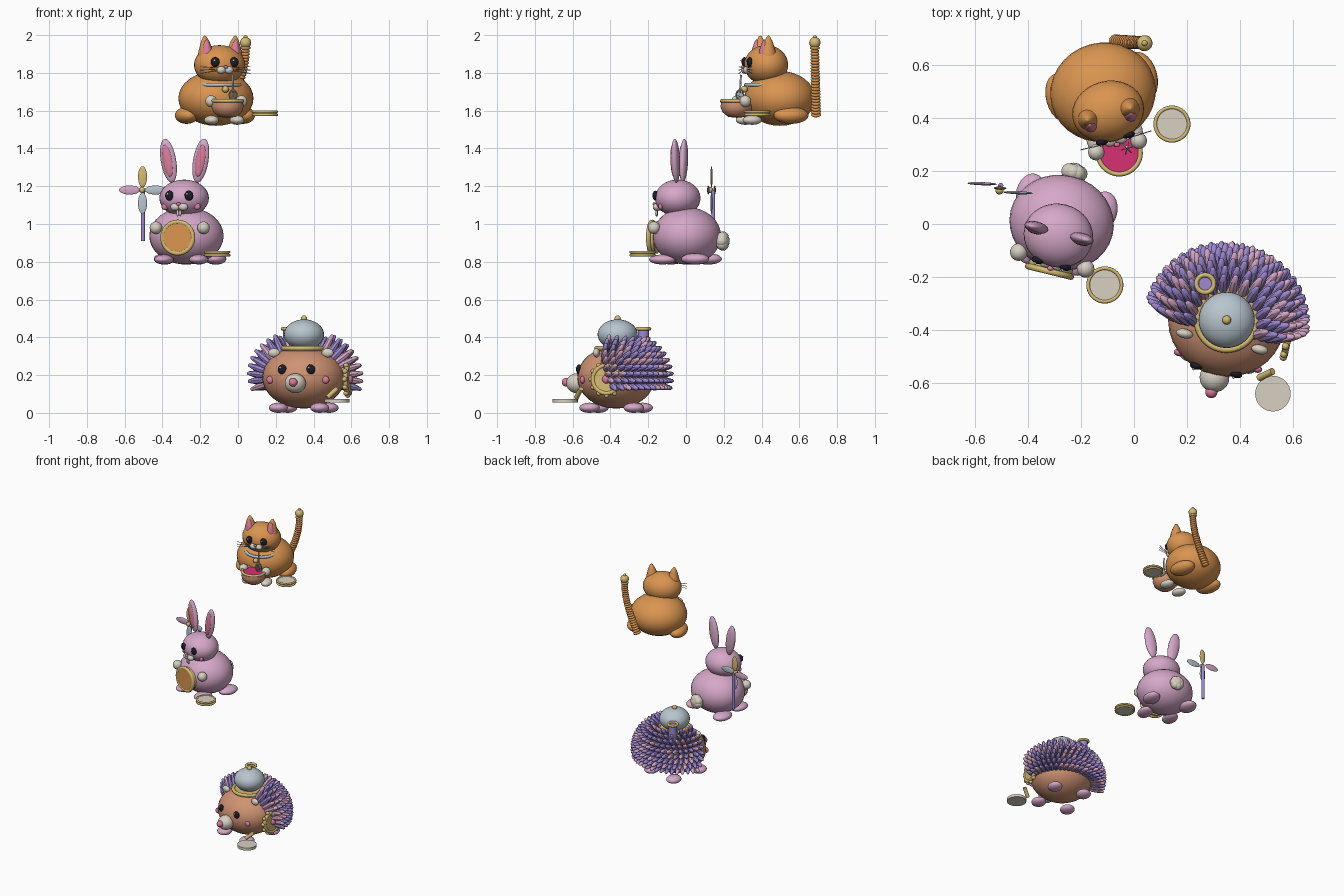
import bpy, bmesh, random
from math import sin, cos, pi, radians, sqrt
from mathutils import Matrix, Vector, Euler

if "Cube" in bpy.data.objects:
    bpy.data.objects.remove(bpy.data.objects["Cube"])
random.seed(4)


def material(name, *rgb):
    m = bpy.data.materials.new(name)
    m.use_nodes = True
    m.diffuse_color = (*rgb, 1)
    m.node_tree.nodes["Principled BSDF"].inputs["Base Color"].default_value = (*rgb, 1)
    return m


orange = material("orange", .70, .30, .08)
pink = material("soft pink", .67, .39, .58)
tan = material("tan", .62, .29, .17)
purple = material("lavender", .34, .25, .63)
cream = material("cream", .68, .63, .54)
gold = material("gold", .66, .50, .17)
silver = material("pale silver", .48, .56, .62)
magenta = material("berry", .67, .03, .17)
rose = material("rose", .70, .20, .33)
dark = material("dark navy", .012, .012, .025)

frame = Matrix()  # placement of the animal being built


def place(loc, rot=(0, 0, 0)):
    return frame @ Matrix.Translation(loc) @ Euler([radians(a) for a in rot]).to_matrix().to_4x4()


def finish(name, mat, bm, matrix):
    bmesh.ops.recalc_face_normals(bm, faces=bm.faces)
    me = bpy.data.meshes.new(name)
    bm.to_mesh(me)
    bm.free()
    me.materials.append(mat)
    me.polygons.foreach_set("use_smooth", [True] * len(me.polygons))
    me.set_sharp_from_angle(angle=radians(40))
    ob = bpy.data.objects.new(name, me)
    ob.matrix_world = matrix
    bpy.context.scene.collection.objects.link(ob)
    return ob


def ball(name, mat, loc, size, rot=(0, 0, 0), seg=32):
    if not isinstance(size, tuple):
        size = (size,) * 3
    bm = bmesh.new()
    bmesh.ops.create_uvsphere(bm, u_segments=seg, v_segments=seg // 2, radius=1)
    bmesh.ops.scale(bm, vec=size, verts=bm.verts)
    return finish(name, mat, bm, place(loc, rot))


def add_lathe(bm, profile, seg, closed=False, matrix=Matrix()):
    rings = [[bm.verts.new(matrix @ Vector((r * cos(2 * pi * i / seg), r * sin(2 * pi * i / seg), z)))
              for i in range(seg)] for r, z in profile]
    pairs = list(zip(rings, rings[1:])) + ([(rings[-1], rings[0])] if closed else [])
    for a, b in pairs:
        for i in range(seg):
            j = (i + 1) % seg
            bm.faces.new((a[i], a[j], b[j], b[i]))


def lathe(name, mat, profile, loc, rot=(0, 0, 0), seg=32, closed=False):
    bm = bmesh.new()
    add_lathe(bm, profile, seg, closed)
    bmesh.ops.remove_doubles(bm, verts=bm.verts, dist=1e-5)
    return finish(name, mat, bm, place(loc, rot))


def disc(name, mat, r, h, loc, rot=(0, 0, 0)):
    return lathe(name, mat, [(0, -h / 2), (r, -h / 2), (r, h / 2), (0, h / 2)], loc, rot)


def ring(name, mat, major, minor, loc, rot=(0, 0, 0)):
    pts = [(major + minor * cos(a * pi / 5), minor * sin(a * pi / 5)) for a in range(10)]
    return lathe(name, mat, pts, loc, rot, 40, True)


def rod(name, mat, a, b, r):
    a, b = Vector(a), Vector(b)
    rot = (b - a).to_track_quat('Z', 'Y').to_euler()
    return disc(name, mat, r, (b - a).length, (a + b) / 2, [v * 180 / pi for v in rot])


def on_face(c, size, x, z):
    """Point on the front of an ellipsoid at local x and height z."""
    d = 1 - (x / size[0]) ** 2 - ((z - c[2]) / size[2]) ** 2
    return (x, c[1] - size[1] * sqrt(max(d, 0)), z)


def eyes(animal, c, size, x, z, r=.024):
    for s, side in ((-1, "right"), (1, "left")):
        p = Vector(on_face(c, size, s * x, z))
        ball(f"{animal}_{side}_eye", dark, p, (r, r * .6, r * 1.1), seg=20)
        ball(f"{animal}_{side}_eye_glint", cream, p + Vector((-.007, -r * .55, .009)), .006, seg=10)


def pairs(name, mat, loc, size, tilt=0):
    for s, side in ((-1, "right"), (1, "left")):
        ball(f"{side}_{name}", mat, (s * loc[0], *loc[1:]), size, (0, s * tilt, 0), 24)


# ---- Cat ----
frame = Matrix.Translation((-.117, .497, 0)) @ Matrix.Rotation(radians(15), 4, 'Z')
head, hs = (0, -.075, 1.842), (.137, .115, .105)
ball("cat_body", orange, (0, 0, 1.665), (.2, .187, .145))
ball("cat_head", orange, head, hs)
ear = [(.045, 0), (.04, .03), (.022, .085), (.008, .11), (0, .115)]
for s, side in ((-1, "right"), (1, "left")):
    lathe(f"cat_{side}_ear", orange, ear, (s * .076, -.085, 1.883), (0, s * 4, 0))
    lathe(f"cat_{side}_inner_ear", rose, [(r * .65, z * .65) for r, z in ear],
          (s * .076, -.106, 1.902), (0, s * 4, 0))
    for i in (-1, 0, 1):
        rod(f"cat_{side}_whisker", silver, (s * .03, -.192, 1.82 + i * .006), (s * .138, -.188, 1.815 + i * .018), .002)
eyes("cat", head, hs, .052, 1.857)
pairs("cat_muzzle", cream, (.021, -.186, 1.815), (.025, .02, .02))
ball("cat_nose", rose, (0, -.205, 1.831), (.011, .009, .009), seg=16)
ring("cat_collar", silver, .108, .01, (0, -.075, 1.737))
ball("cat_bell", gold, (0, -.195, 1.713), .018, seg=20)
pairs("cat_paw", cream, (.083, -.212, 1.65), .031)
pairs("cat_haunch", orange, (.155, .02, 1.575), (.06, .095, .045))
pairs("cat_foot", cream, (.07, -.17, 1.55), (.038, .052, .025))
# Mixing bowl and whisk
lathe("bowl", tan, [(0, -.09), (.045, -.085), (.075, -.06), (.086, -.03), (.08, 0), (.074, 0), (.07, -.02), (0, -.02)],
      (0, -.237, 1.652))
ring("bowl_rim", gold, .08, .009, (0, -.237, 1.652))
disc("bowl_filling", magenta, .075, .012, (0, -.237, 1.648))
rod("whisk_handle", silver, (.033, -.228, 1.695), (.033, -.222, 1.79), .005)
for a in (0, 60, 120):
    loop = ring("whisk_wire", silver, .022, .0025, (.033, -.228, 1.682), (90, 0, a))
    loop.matrix_world = loop.matrix_world @ Matrix.Diagonal((1, 1.3, 1, 1))
# Segmented tail in world placement
frame = Matrix()
n = 24
for i in range(n):
    t = i / (n - 1)
    ball("tail_segment", orange, (-.07 + .11 * sin(t * pi / 2), .688 - .006 * t, 1.58 + .35 * t),
         (.027 - .004 * t, .027 - .004 * t, .012), (0, 25 * (1 - t), 0), 20)
ring("tail_band", gold, .02, .007, (.04, .682, 1.932))
ball("tail_bobble", gold, (.04, .682, 1.96), .03, seg=20)
ball("tail_tip", gold, (.04, .682, 1.989), .011, seg=12)

# ---- Rabbit ----
frame = Matrix.Translation((-.273, .005, 0)) @ Matrix.Rotation(radians(-14), 4, 'Z')
head, hs = (0, -.05, 1.137), (.132, .12, .098)
ball("rabbit_body", pink, (0, 0, .937), (.198, .18, .152))
ball("rabbit_head", pink, head, hs)
pairs("rabbit_ear", pink, (.088, -.04, 1.335), (.042, .022, .118), 10)
pairs("rabbit_inner_ear", rose, (.089, -.055, 1.335), (.026, .011, .085), 10)
eyes("rabbit", head, hs, .053, 1.15)
pairs("rabbit_muzzle", cream, (.022, -.16, 1.09), (.026, .02, .02))
pairs("rabbit_cheek", rose, on_face(head, hs, .088, 1.092), (.018, .012, .018))
ball("rabbit_nose", rose, (0, -.178, 1.106), (.012, .009, .009), seg=16)
pairs("rabbit_tooth", cream, (.007, -.165, 1.058), (.007, .006, .018))
pairs("rabbit_paw", cream, (.13, -.147, .98), .033)
pairs("rabbit_front_foot", pink, (.095, -.11, .812), (.05, .072, .026))
pairs("rabbit_back_foot", pink, (.14, .08, .815), (.055, .075, .03))
ball("rabbit_tail", cream, (0, .19, .91), .042, seg=20)
for i in range(7):
    a = i * 2 * pi / 7
    ball("rabbit_tail_tuft", cream, (.02 * cos(a), .195, .91 + .02 * sin(a)), .032, seg=14)
# Drum
disc("drum_shell", gold, .085, .03, (0, -.178, .928), (90, 0, 0))
disc("drum_skin", orange, .078, .006, (0, -.196, .928), (90, 0, 0))
ring("drum_rim", gold, .083, .012, (0, -.19, .928), (90, 0, 0))
# Pinwheel on a stick
hub = Vector((-.257, .07, 1.18))
rod("pinwheel_stick", purple, hub + Vector((0, .01, -.27)), hub + Vector((0, .01, 0)), .01)
ball("pinwheel_hub", gold, hub + Vector((0, -.008, 0)), .016, seg=16)
for a, mat in ((0, gold), (90, silver), (180, silver), (270, pink)):
    d = Vector((sin(radians(a)), 0, cos(radians(a))))
    ball("pinwheel_blade", mat, hub + d * .07, (.024, .006, .056), (0, a, 12), 20)

# ---- Hedgehog ----
frame = Matrix.Translation((.348, -.37, 0)) @ Matrix.Rotation(radians(-12), 4, 'Z')
body, bs = (0, 0, .188), (.22, .205, .165)
ball("hedgehog_body", tan, body, bs)
eyes("hedgehog", body, bs, .077, .23)
pairs("hedgehog_cheek", rose, on_face(body, bs, .15, .175), (.02, .014, .02))
pairs("hedgehog_ear", cream, (.145, -.075, .318), (.032, .018, .024))
ball("hedgehog_snout", cream, (0, -.214, .157), (.056, .055, .052))
ball("hedgehog_nose", rose, (0, -.27, .162), .023, seg=20)
for y, place_name in ((-.12, "front"), (.12, "back")):
    pairs(f"hedgehog_{place_name}_foot", pink, (.112, y, .027), (.05, .055, .027))
# Spines over the back
spine = [(0, 0), (.014, .002), (.02, .045), (.017, .085), (.009, .12), (0, .127)]
coats = {"lavender_spines": (purple, bmesh.new()), "pink_spines": (pink, bmesh.new())}
rows = 9
for k in range(rows):
    lat = radians(-13 + 70 * k / (rows - 1))
    count = round(23 * cos(lat))
    spread = radians(88 + 3 * k)
    for i in range(count):
        az = spread * (2 * (i + .5) / count - 1)
        u = Vector((cos(lat) * sin(az), cos(lat) * cos(az), sin(lat)))
        normal = Vector((u.x / bs[0], u.y / bs[1], u.z / bs[2])).normalized()
        d = (normal + Vector((0, .35, 0))).normalized()
        p = Vector(body) + Vector([u[j] * bs[j] for j in range(3)]) - d * .025
        m = Matrix.Translation(p) @ d.to_track_quat('Z', 'Y').to_matrix().to_4x4()
        coat = "pink_spines" if random.random() < .3 else "lavender_spines"
        add_lathe(coats[coat][1], spine, 8, matrix=m)
for name, (mat, bm) in coats.items():
    bmesh.ops.remove_doubles(bm, verts=bm.verts, dist=1e-5)
    finish(name, mat, bm, frame)
# Kettle dome with chimney
disc("kettle_base", gold, .115, .03, (0, .008, .33))
ring("kettle_band", gold, .112, .012, (0, .008, .342))
ball("kettle_dome", silver, (0, .008, .415), (.106, .106, .08))
ball("kettle_knob", gold, (0, .008, .499), .017, seg=20)
disc("chimney", purple, .03, .16, (-.108, .125, .362))
ring("chimney_rim", gold, .033, .009, (-.108, .125, .445))
# Side gear
disc("gear_plate", gold, .08, .022, (.238, 0, .178), (0, 90, 0))
ring("gear_rim", gold, .074, .012, (.242, 0, .178), (0, 90, 0))
disc("gear_axle", gold, .02, .06, (.215, 0, .178), (0, 90, 0))
ball("gear_hub", rose, (.252, 0, .178), (.014, .022, .022), seg=20)
for i in range(12):
    a = i * pi / 6
    ball("gear_tooth", gold, (.238, .085 * cos(a), .178 + .085 * sin(a)), .014, seg=12)
rod("lever", gold, (.165, -.18, .08), (.21, -.145, .128), .013)

# ---- Small plates beside each animal ----
frame = Matrix()
for owner, x, y, z, rimmed in (("cat", .143, .377, 1.586, True), ("rabbit", -.11, -.23, .843, True),
                               ("hedgehog", .524, -.64, .064, False)):
    disc(f"{owner}_plate", cream, .062 if rimmed else .067, .02, (x, y, z))
    if rimmed:
        for dz in (-.008, .008):
            ring(f"{owner}_plate_rim", gold, .063, .007, (x, y, z + dz))
